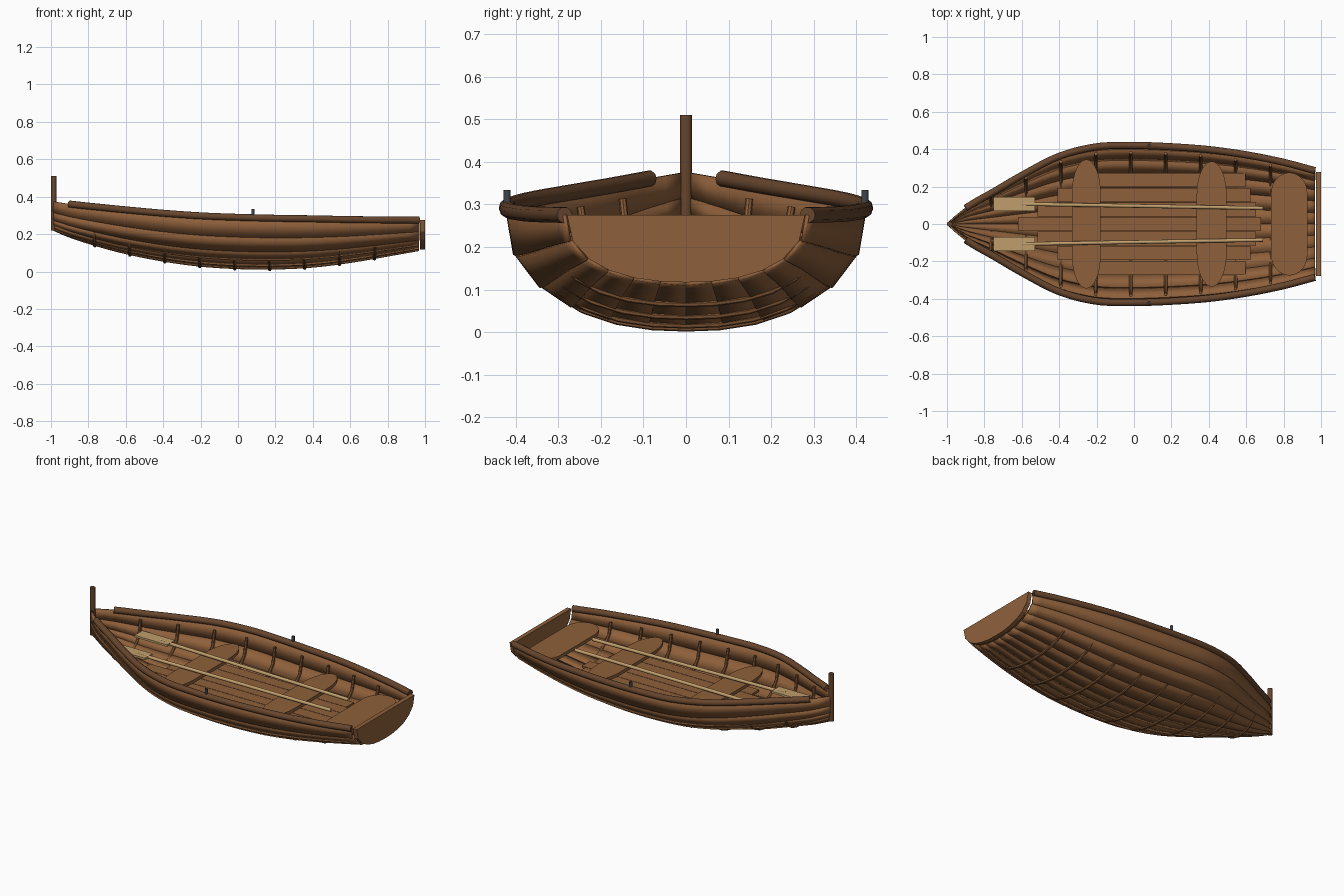
import bpy, bmesh, math
from mathutils import Vector

if "Cube" in bpy.data.objects:
    bpy.data.objects.remove(bpy.data.objects["Cube"], do_unlink=True)


def material(name, r, g, b):
    m = bpy.data.materials.new(name)
    m.use_nodes = True
    m.diffuse_color = (r, g, b, 1)
    m.node_tree.nodes["Principled BSDF"].inputs["Base Color"].default_value = (r, g, b, 1)
    return m


wood = material("warm brown wood", .275, .118, .044)
dark_wood = material("dark brown wood", .135, .06, .026)
pale_wood = material("pale oar wood", .53, .345, .15)
metal = material("dark metal", .05, .055, .065)

# Stations along the hull: x, half width, keel height, sheer height
STATIONS = [
    (-.99, .005, .225, .375), (-.9, .085, .188, .361), (-.75, .172, .14, .345),
    (-.6, .26, .1, .33), (-.4, .362, .06, .312), (-.2, .413, .033, .298),
    (0, .42, .02, .29), (.2, .413, .018, .285), (.4, .398, .028, .282),
    (.6, .37, .053, .278), (.8, .33, .087, .276), (.968, .285, .117, .275),
]
# Half section from keel to sheer: fraction of width, fraction of height
SECTION = [(0, 0), (.21, .012), (.43, .065), (.64, .175), (.81, .34), (.95, .61), (1, 1)]


def station(x):
    """Smoothly interpolated (half width, keel, sheer) at x."""
    last = len(STATIONS) - 1
    i = 0
    while i < last - 1 and x > STATIONS[i + 1][0]:
        i += 1
    a, b = STATIONS[i], STATIONS[i + 1]
    p, n = STATIONS[max(i - 1, 0)], STATIONS[min(i + 2, last)]
    h = b[0] - a[0]
    t = (x - a[0]) / h
    out = []
    for k in (1, 2, 3):
        ma = (b[k] - p[k]) / (b[0] - p[0]) * h
        mb = (n[k] - a[k]) / (n[0] - a[0]) * h
        out.append((2 * t**3 - 3 * t**2 + 1) * a[k] + (t**3 - 2 * t**2 + t) * ma
                   + (3 * t**2 - 2 * t**3) * b[k] + (t**3 - t**2) * mb)
    return out


def finish(name, bm, mat):
    me = bpy.data.meshes.new(name)
    bm.to_mesh(me)
    bm.free()
    me.materials.append(mat)
    ob = bpy.data.objects.new(name, me)
    bpy.context.collection.objects.link(ob)
    return ob


def select_only(ob):
    bpy.ops.object.select_all(action='DESELECT')
    ob.select_set(True)
    bpy.context.view_layer.objects.active = ob


def smooth(ob, degrees):
    select_only(ob)
    bpy.ops.object.shade_smooth_by_angle(angle=math.radians(degrees))


def prism(name, outline, depth, mat):
    """Flat outline pushed along the depth vector."""
    bm = bmesh.new()
    face = bm.faces.new([bm.verts.new(p) for p in outline])
    top = bmesh.ops.extrude_face_region(bm, geom=[face])
    verts = [v for v in top["geom"] if isinstance(v, bmesh.types.BMVert)]
    bmesh.ops.translate(bm, verts=verts, vec=Vector(depth))
    bmesh.ops.recalc_face_normals(bm, faces=bm.faces)
    return finish(name, bm, mat)


def slab(name, x0, x1, y0, y1, z, thick, mat):
    return prism(name, [(x0, y0, z), (x1, y0, z), (x1, y1, z), (x0, y1, z)], (0, 0, thick), mat)


def tube(name, points, radius, mat, resolution=3):
    cu = bpy.data.curves.new(name, 'CURVE')
    cu.dimensions = '3D'
    cu.bevel_depth = radius
    cu.bevel_resolution = resolution
    cu.use_fill_caps = True
    sp = cu.splines.new('POLY')
    sp.points.add(len(points) - 1)
    for p, co in zip(sp.points, points):
        p.co = (*co, 1)
    cu.materials.append(mat)
    ob = bpy.data.objects.new(name, cu)
    bpy.context.collection.objects.link(ob)
    select_only(ob)
    bpy.ops.object.convert(target='MESH')
    smooth(bpy.context.object, 40)


def spread(a, b, n):
    return [a + (b - a) * i / n for i in range(n + 1)]


# Overlapping hull planks, lower edge of each pushed slightly outward
LAP = .003
bm = bmesh.new()
for side in (-1, 1):
    for (ya, za), (yb, zb) in zip(SECTION, SECTION[1:]):
        previous = None
        for x in spread(STATIONS[0][0], STATIONS[-1][0], 40):
            w, keel, sheer = station(x)
            h = sheer - keel
            out = Vector(((zb - za) * h, -(yb - ya) * w)).normalized() * LAP
            if ya == 0:
                out.x = 0
            low = bm.verts.new((x, side * (ya * w + out.x), keel + za * h + out.y))
            high = bm.verts.new((x, side * yb * w, keel + zb * h))
            if previous:
                quad = [previous[0], low, high, previous[1]]
                bm.faces.new(quad if side < 0 else quad[::-1])
            previous = (low, high)
hull = finish("hull_planks", bm, wood)
solid = hull.modifiers.new("thickness", 'SOLIDIFY')
solid.thickness = .009
solid.offset = 0
smooth(hull, 30)

# Transom board
w, keel, sheer = station(STATIONS[-1][0])
half = [(y * w * .98, keel + z * (sheer - keel)) for y, z in SECTION]
ring = half + [(-y, z) for y, z in half[:0:-1]]
prism("transom", [(.974, y, z) for y, z in ring], (.026, 0, 0), wood)

# Stem post
tube("stem_post", [(-.985, 0, .22), (-.985, 0, .51)], .015, dark_wood)

# Gunwale rails and oar pins
for side, label in ((1, "back"), (-1, "front")):
    path = []
    for x in spread(-.9, .968, 36):
        w, keel, sheer = station(x)
        path.append((x, side * w, sheer))
    tube("gunwale_" + label, path, .019, dark_wood)
    tube("oar_pin_" + label, [(.08, side * .42, .28), (.08, side * .42, .334)], .009, metal)

# Bent ribs, inside at the sides and showing below the bottom
for i, x in enumerate(spread(-.765, .73, 8)):
    w, keel, sheer = station(x)
    low, high = keel - .007, sheer - .033
    arc = []
    for (ya, za), (yb, zb) in zip(SECTION, SECTION[1:]):
        for t in (0, .5):
            arc.append((ya + (yb - ya) * t, za + (zb - za) * t))
    arc.append(SECTION[-1])
    right = [(x, y * w * .91, low + z * (high - low)) for y, z in arc]
    left = [(px, -y, z) for px, y, z in right[:0:-1]]
    tube(f"rib_{i + 1}", left + right, .009, wood, 2)

# Floor boards, shorter towards the sides
for i in range(-3, 4):
    n = abs(i)
    slab(f"floor_board_{i + 4}", -.62 + .105 * n, .68 - .028 * n,
         i * .078 - .0375, i * .078 + .0375, .112, .012, wood)


# Seats with rounded ends
def seat(name, x, half_width, half_length, end):
    outline = []
    for s in (1, -1):
        for a in spread(0, math.pi, 16):
            outline.append((x + s * half_width * math.cos(a),
                            s * (half_length - end + end * math.sin(a)), .205))
    prism(name, outline, (0, 0, .02), wood)


seat("bow_seat", -.255, .077, .345, .18)
seat("middle_seat", .415, .08, .335, .18)
seat("stern_seat", .83, .097, .275, .11)

# Oars resting on the seats
for side, label in ((1, "back"), (-1, "front")):
    tube("oar_shaft_" + label, [(-.6, side * .107, .245), (.69, side * .085, .237)],
         .01, pale_wood)
    slab("oar_blade_" + label, -.75, -.53, side * .07, side * .145, .24, .012, pale_wood)
